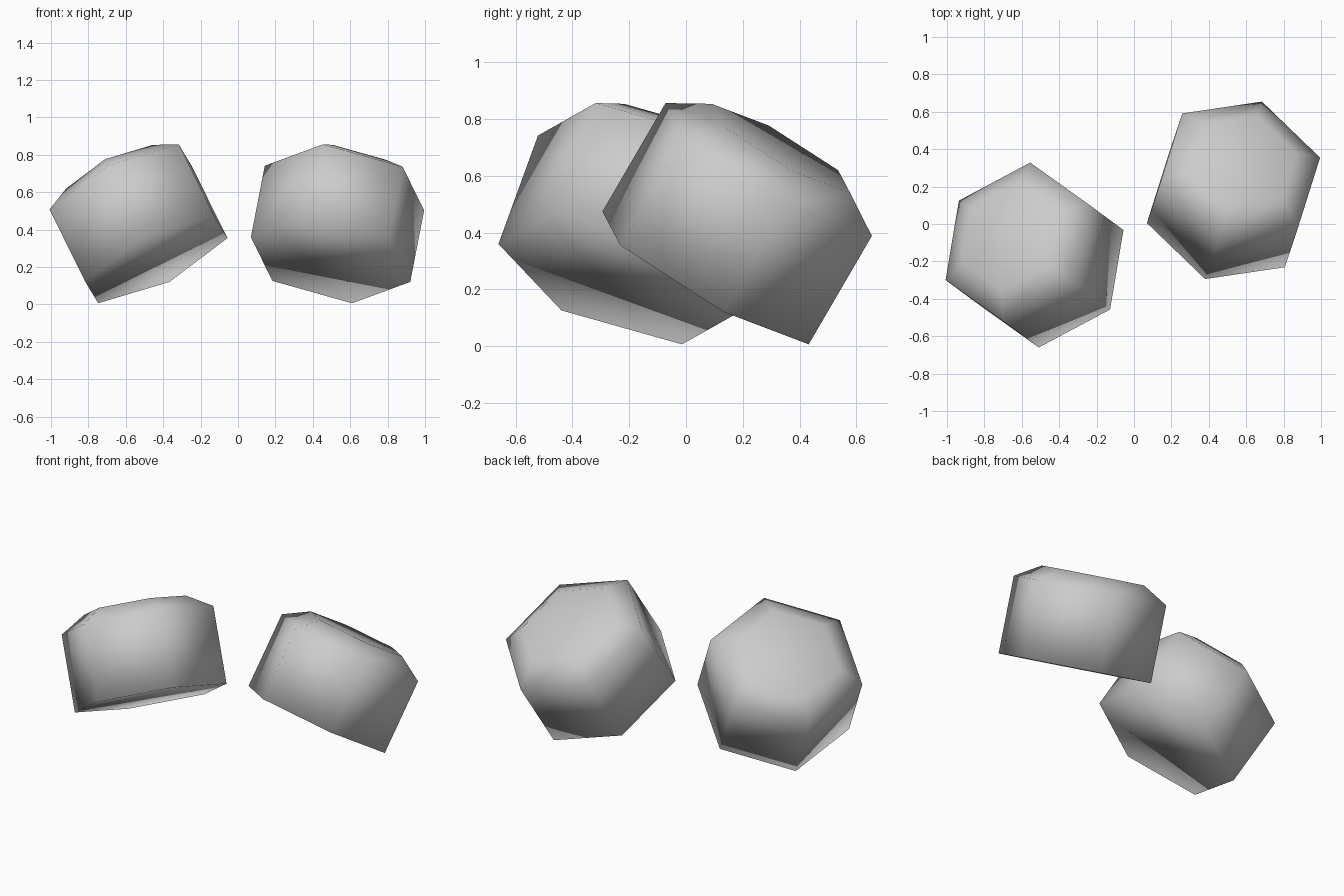
import bpy
import bmesh
from math import cos, sin, pi, radians
from mathutils import Vector, Matrix

cube = bpy.data.objects.get("Cube")
if cube:
    bpy.data.objects.remove(cube, do_unlink=True)

# One plain grey for both stones
grey = bpy.data.materials.new("plain_grey")
grey.use_nodes = True
colour = (0.6, 0.6, 0.6, 1)
grey.diffuse_color = colour
grey.node_tree.nodes["Principled BSDF"].inputs["Base Color"].default_value = colour

SIDES = 6
# (height along axis, radius): base, shoulder, narrower flat top
PROFILE = [(-0.224, 0.447), (0.224, 0.447), (0.311, 0.30)]


def hex_stone(name, location, turn):
    """Six-sided block with a chamfered top, tilted and then turned about z."""
    axis = Vector((-0.42, 0.31, 0.85)).normalized()
    across = Vector((0.70, -0.50, 0.53))
    across = (across - axis * across.dot(axis)).normalized()
    side = axis.cross(across)
    tilt = Matrix((across, side, axis)).transposed().to_4x4()

    bm = bmesh.new()
    rings = [[bm.verts.new((r * cos(2 * pi * i / SIDES), r * sin(2 * pi * i / SIDES), h))
              for i in range(SIDES)] for h, r in PROFILE]
    for low, high in zip(rings, rings[1:]):
        for i in range(SIDES):
            j = (i + 1) % SIDES
            bm.faces.new((low[i], low[j], high[j], high[i]))
    bm.faces.new(rings[0][::-1])
    bm.faces.new(rings[-1])
    for face in bm.faces:
        face.smooth = True
    bm.transform(Matrix.Translation(location) @ Matrix.Rotation(radians(turn), 4, "Z") @ tilt)

    mesh = bpy.data.meshes.new(name)
    bm.to_mesh(mesh)
    bm.free()
    mesh.materials.append(grey)
    obj = bpy.data.objects.new(name, mesh)
    bpy.context.collection.objects.link(obj)
    return obj


# Two matching stones side by side
hex_stone("right_stone", (-0.532, -0.166, 0.431), 0)
hex_stone("left_stone", (0.532, 0.18, 0.431), -72)
